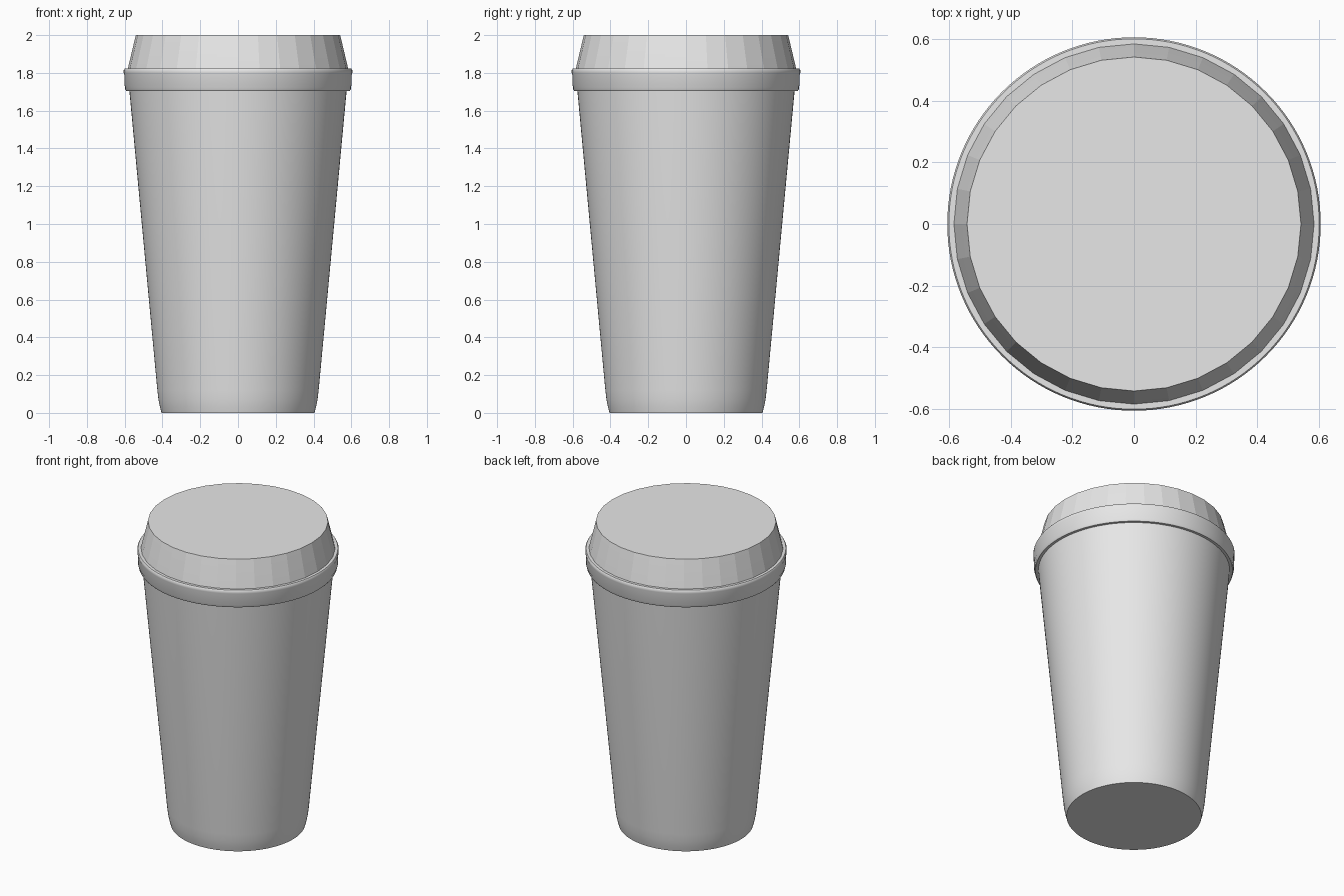
import bpy, bmesh, math

if "Cube" in bpy.data.objects:
    bpy.data.objects.remove(bpy.data.objects["Cube"])

cup_mat = bpy.data.materials.new("plain_grey")
cup_mat.diffuse_color = (0.8, 0.8, 0.8, 1)
cup_mat.use_nodes = True
cup_mat.node_tree.nodes["Principled BSDF"].inputs["Base Color"].default_value = cup_mat.diffuse_color


def lathe(name, profile, sides, angle):
    """Revolve (radius, z) points around z; the end rings are capped."""
    bm = bmesh.new()
    rings = []
    for r, z in profile:
        rings.append([bm.verts.new((r * math.cos(2 * math.pi * i / sides),
                                    r * math.sin(2 * math.pi * i / sides), z))
                      for i in range(sides)])
    for a, b in zip(rings, rings[1:]):
        for i in range(sides):
            j = (i + 1) % sides
            bm.faces.new((a[i], a[j], b[j], b[i]))
    bm.faces.new(rings[0][::-1])
    bm.faces.new(rings[-1])
    mesh = bpy.data.meshes.new(name)
    bm.to_mesh(mesh)
    bm.free()
    mesh.materials.append(cup_mat)
    obj = bpy.data.objects.new(name, mesh)
    bpy.context.collection.objects.link(obj)
    bpy.ops.object.select_all(action='DESELECT')
    obj.select_set(True)
    bpy.context.view_layer.objects.active = obj
    bpy.ops.object.shade_smooth_by_angle(angle=math.radians(angle))


# Tapered paper cup with a rounded foot
lathe("cup_body", [(0.405, 0), (0.413, 0.03), (0.421, 0.07), (0.427, 0.12),
                   (0.576, 1.715)], 128, 30)

# Rounded band of the lid that grips the cup
lathe("lid_band", [(0.58, 1.705), (0.592, 1.705), (0.597, 1.712), (0.597, 1.725),
                   (0.602, 1.735), (0.602, 1.79), (0.605, 1.80), (0.605, 1.815),
                   (0.60, 1.822), (0.585, 1.822)], 128, 50)

# Raised faceted lid top
lathe("lid_top", [(0.588, 1.80), (0.584, 1.82), (0.541, 2.0)], 32, 5)
